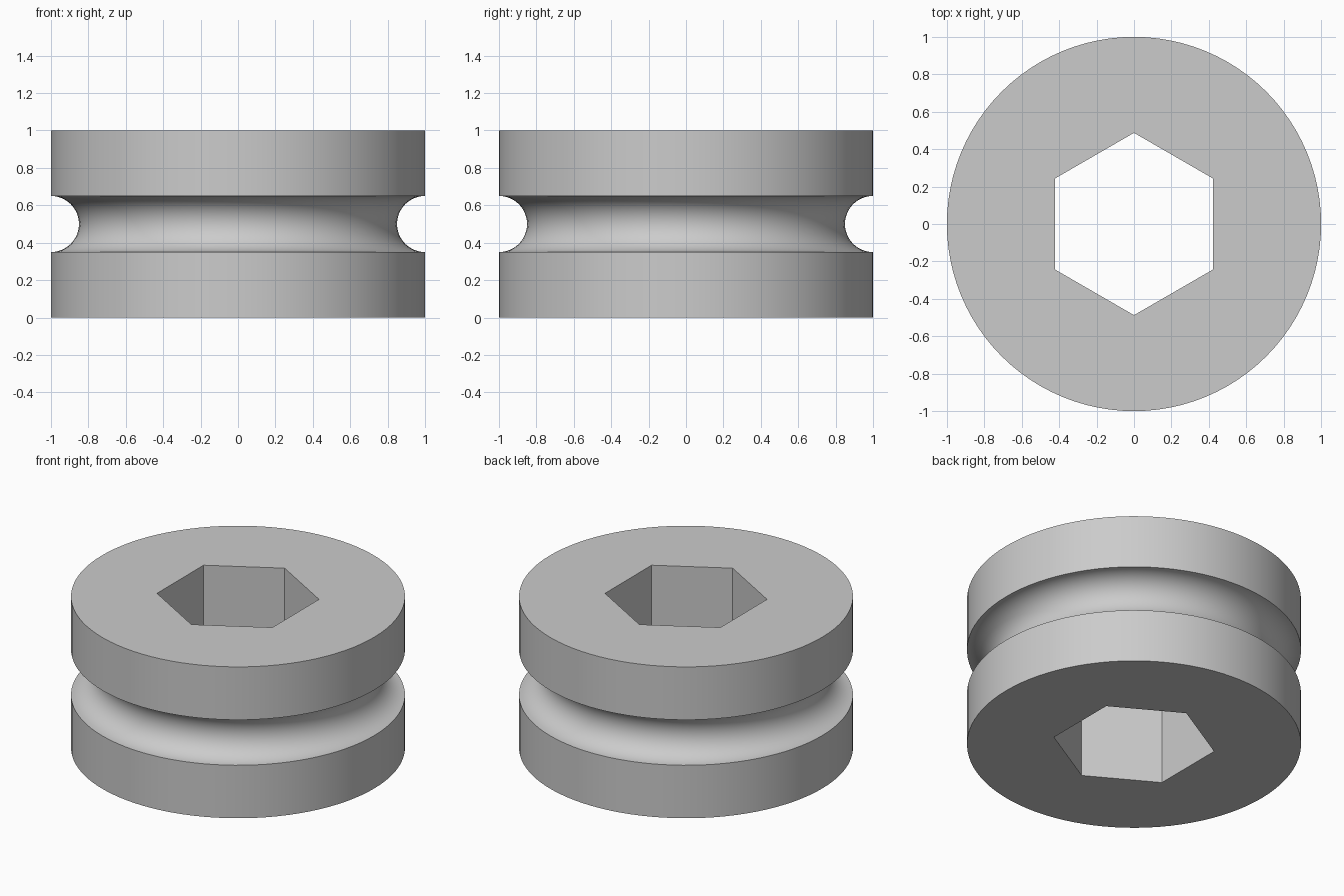
import bpy, bmesh
from math import sin, cos, pi, radians

cube = bpy.data.objects.get("Cube")
if cube:
    bpy.data.objects.remove(cube, do_unlink=True)

SEGMENTS = 96          # multiple of the six socket sides
SIDES = 6
HEIGHT = 1.0
RADIUS = 1.0
GROOVE_RADIUS = 0.15
SOCKET_RADIUS = 0.487  # centre to corner
ARC_STEPS = 24

# Single grey material
grey = bpy.data.materials.new("plain grey")
grey.use_nodes = True
colour = (0.6, 0.6, 0.6, 1)
grey.diffuse_color = colour
grey.node_tree.nodes["Principled BSDF"].inputs["Base Color"].default_value = colour

bm = bmesh.new()


def ring(radius, z, count):
    """Circle of vertices whose first one points to the back."""
    angles = [pi / 2 + 2 * pi * i / count for i in range(count)]
    return [bm.verts.new((radius * cos(a), radius * sin(a), z)) for a in angles]


def bridge(lower, upper):
    """Wall of quads between two rings."""
    n = len(lower)
    for i in range(n):
        j = (i + 1) % n
        bm.faces.new((lower[i], lower[j], upper[j], upper[i]))


# Outer wall: straight rims with a half-round groove between them
profile = [(RADIUS, 0)]
for k in range(ARC_STEPS + 1):
    a = pi * k / ARC_STEPS
    profile.append((RADIUS - GROOVE_RADIUS * sin(a),
                    HEIGHT / 2 - GROOVE_RADIUS * cos(a)))
profile.append((RADIUS, HEIGHT))
outer = [ring(r, z, SEGMENTS) for r, z in profile]
for lower, upper in zip(outer, outer[1:]):
    bridge(lower, upper)

# Hexagonal through hole
socket = [ring(SOCKET_RADIUS, z, SIDES) for z in (0, HEIGHT)]
bridge(*socket)

# Flat end faces, one sector for each socket side
step = SEGMENTS // SIDES
for rim, hexagon in ((outer[0], socket[0]), (outer[-1], socket[1])):
    for s in range(SIDES):
        arc = [rim[(s * step + k) % SEGMENTS] for k in range(step + 1)]
        bm.faces.new(arc + [hexagon[(s + 1) % SIDES], hexagon[s]])

bmesh.ops.recalc_face_normals(bm, faces=bm.faces)
mesh = bpy.data.meshes.new("grooved_ring")
bm.to_mesh(mesh)
bm.free()
mesh.materials.append(grey)

grooved_ring = bpy.data.objects.new("grooved_ring", mesh)
bpy.context.collection.objects.link(grooved_ring)
bpy.ops.object.select_all(action="DESELECT")
grooved_ring.select_set(True)
bpy.context.view_layer.objects.active = grooved_ring
bpy.ops.object.shade_smooth_by_angle(angle=radians(30))
